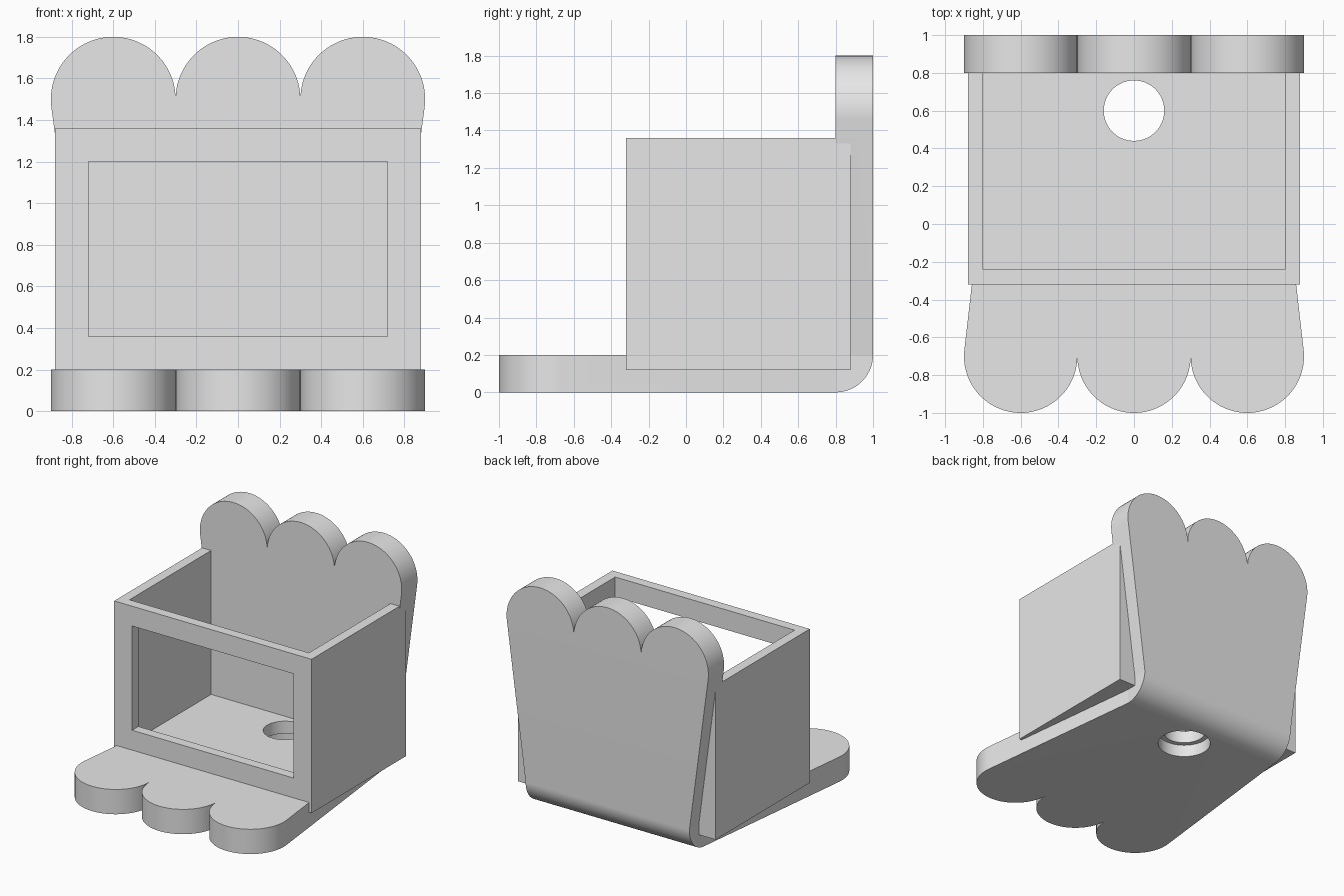
import bpy, bmesh
from math import sin, cos, pi, asin, atan, hypot, radians

old = bpy.data.objects.get("Cube")
if old:
    bpy.data.objects.remove(old, do_unlink=True)

THICK = 0.2      # plate thickness, also the bend radius
BEND_Y = 0.8     # bend axis position
HALF = 0.73      # half width at the bend
R = 0.3          # scallop radius
STEPS = 48       # segments per half circle

grey = bpy.data.materials.new("light_grey")
grey.use_nodes = True
grey.diffuse_color = (0.8, 0.8, 0.8, 1)
grey.node_tree.nodes["Principled BSDF"].inputs["Base Color"].default_value = (0.8, 0.8, 0.8, 1)


def finish(bm, name):
    bmesh.ops.recalc_face_normals(bm, faces=bm.faces)
    mesh = bpy.data.meshes.new(name)
    bm.to_mesh(mesh)
    bm.free()
    mesh.materials.append(grey)
    obj = bpy.data.objects.new(name, mesh)
    bpy.context.collection.objects.link(obj)
    return obj


def block(name, lo, hi):
    bm = bmesh.new()
    bmesh.ops.create_cube(bm, size=1)
    for v in bm.verts:
        v.co = [l + (c + 0.5) * (h - l) for c, l, h in zip(v.co, lo, hi)]
    return finish(bm, name)


def combine(target, tool, operation):
    mod = target.modifiers.new(operation.lower(), "BOOLEAN")
    mod.operation = operation
    mod.solver = "EXACT"
    mod.object = tool
    bpy.context.view_layer.objects.active = target
    bpy.ops.object.modifier_apply(modifier=mod.name)
    bpy.data.objects.remove(tool, do_unlink=True)


def scallop_outline(length):
    # Tapered sides run tangent into three touching round lobes
    off = HALF - 2 * R
    tilt = asin(R / hypot(length, off)) - atan(off / length)
    pts = [(-HALF, 0)]
    for i in (-1, 0, 1):
        a0 = pi + (tilt if i == -1 else 0)
        a1 = -tilt if i == 1 else 0
        for k in range(0 if i == -1 else 1, STEPS + 1):
            a = a0 + (a1 - a0) * k / STEPS
            pts.append((2 * R * i + R * cos(a), length + R * sin(a)))
    return pts + [(HALF, 0)]


def add_prism(bm, rings, closed=False):
    a, b = [[bm.verts.new(p) for p in ring] for ring in rings]
    bm.faces.new(a)
    bm.faces.new(b)
    for i in range(len(a) - 1):
        bm.faces.new((a[i], a[i + 1], b[i + 1], b[i]))


# Bent plate: scalloped base and back joined by a rounded bend
bm = bmesh.new()
add_prism(bm, [[(x, BEND_Y - t, z) for x, t in scallop_outline(1.5)] for z in (0, THICK)])
add_prism(bm, [[(x, BEND_Y + s, THICK + t) for x, t in scallop_outline(1.3)] for s in (0, THICK)])
arc = [i * pi / 2 / 24 for i in range(25)]
ends = []
for x in (-HALF, HALF):
    rim = [bm.verts.new((x, BEND_Y + THICK * sin(a), THICK - THICK * cos(a))) for a in arc]
    bm.faces.new(rim + [bm.verts.new((x, BEND_Y, THICK))])
    ends.append(rim)
for i in range(24):
    bm.faces.new((ends[0][i], ends[0][i + 1], ends[1][i + 1], ends[1][i]))
bmesh.ops.remove_doubles(bm, verts=bm.verts, dist=0.0001)
holder = finish(bm, "scalloped_box_holder")

# Open-topped box with a front window
box = block("box", (-0.88, -0.32, 0.12), (0.88, 0.88, 1.36))
combine(box, block("cavity", (-0.8, -0.24, THICK), (0.8, BEND_Y, 1.6)), "DIFFERENCE")
combine(box, block("window", (-0.72, -0.5, 0.36), (0.72, 0, 1.2)), "DIFFERENCE")
combine(holder, box, "UNION")

# Stepped round hole through the floor, wider underneath
for radius, low, high in ((0.16, -0.1, 0.4), (0.2, -0.1, 0.1)):
    bm = bmesh.new()
    bmesh.ops.create_cone(bm, cap_ends=True, segments=2 * STEPS, radius1=radius,
                          radius2=radius, depth=high - low)
    bmesh.ops.translate(bm, verts=bm.verts, vec=(0, 0.6, (low + high) / 2))
    combine(holder, finish(bm, "drill"), "DIFFERENCE")

# Smooth the curves, keep the corners crisp
bpy.ops.object.select_all(action="DESELECT")
holder.select_set(True)
bpy.context.view_layer.objects.active = holder
bpy.ops.object.shade_smooth_by_angle(angle=radians(6))
